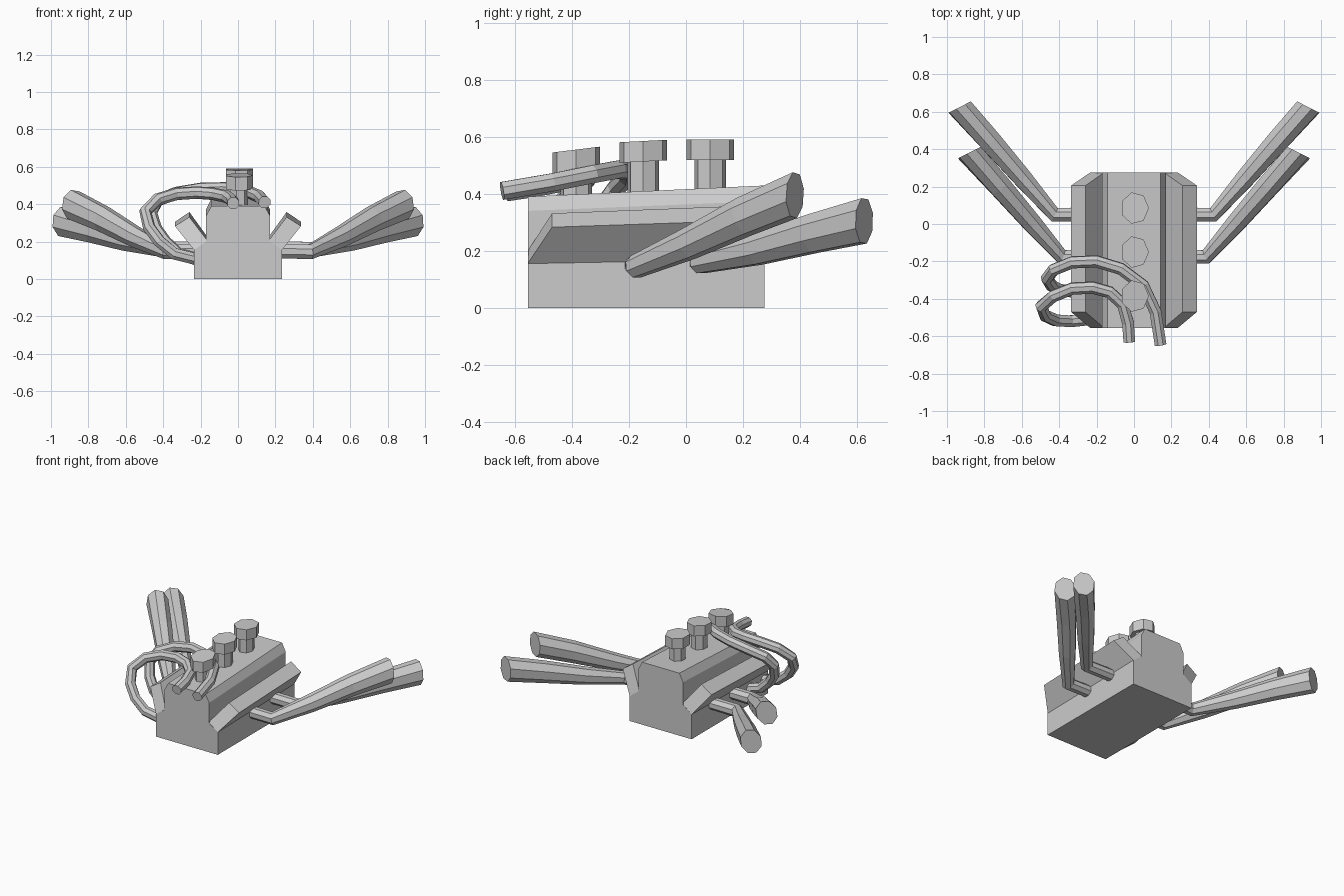
import bpy, bmesh, math
from mathutils import Vector, Matrix

cube = bpy.data.objects.get("Cube")
if cube:
    bpy.data.objects.remove(cube, do_unlink=True)

GREY = (0.6, 0.6, 0.6, 1)
metal = bpy.data.materials.new("grey_metal")
metal.use_nodes = True
metal.diffuse_color = GREY
metal.node_tree.nodes["Principled BSDF"].inputs["Base Color"].default_value = GREY

FRONT, BACK = -0.555, 0.275


def finish(name, bm):
    bmesh.ops.recalc_face_normals(bm, faces=bm.faces)
    mesh = bpy.data.meshes.new(name)
    bm.to_mesh(mesh)
    bm.free()
    mesh.materials.append(metal)
    obj = bpy.data.objects.new(name, mesh)
    bpy.context.collection.objects.link(obj)
    return obj


def loft(name, rings):
    """Skin a list of equal rings and cap both ends."""
    bm = bmesh.new()
    loops = [[bm.verts.new(p) for p in ring] for ring in rings]
    n = len(loops[0])
    for a, b in zip(loops, loops[1:]):
        for i in range(n):
            j = (i + 1) % n
            bm.faces.new((a[i], a[j], b[j], b[i]))
    bm.faces.new(loops[0])
    bm.faces.new(loops[-1])
    return finish(name, bm)


def rise(x, y, z):
    """The engine grows slightly taller towards the back."""
    return (x, y, z * (1 + 0.1 * (y - FRONT) / (BACK - FRONT)))


def tube(name, path, radii, sides=8, end_dir=None):
    """Sweep an oval section, (width, height) per point, along a path."""
    pts = [Vector(p) for p in path]
    up = Vector((0, 0, 1))
    rings = []
    for k, p in enumerate(pts):
        ahead = (pts[min(k + 1, len(pts) - 1)] - p).normalized()
        behind = (p - pts[max(k - 1, 0)]).normalized()
        t = (ahead + behind).normalized()
        if end_dir and k == len(pts) - 1:
            t = Vector(end_dir).normalized()
        up = (up - t * up.dot(t)).normalized()
        side = t.cross(up)
        w, h = radii[k]
        ring = []
        for i in range(sides):
            a = math.tau * (i + 0.5) / sides
            ring.append(p + side * w * math.cos(a) + up * h * math.sin(a))
        rings.append(ring)
    return loft(name, rings)


# Engine block: stepped profile extruded front to back
half = [(0.235, 0), (0.235, 0.155), (0.17, 0.2), (0.17, 0.34), (0.142, 0.39)]
profile = half + [(-x, z) for x, z in reversed(half)]
loft("engine_block", [[rise(x, y, z) for x, z in profile] for y in (FRONT, BACK)])

# Slanted cylinder covers, tapered towards their outer faces
for s, label in ((1, "left"), (-1, "right")):
    base = [(0.16, 0.2), (0.235, 0.155)]
    outer = [(0.26, 0.328), (0.337, 0.28)]
    rings = []
    for edge, y0, y1 in ((base, FRONT, BACK), (outer, -0.47, 0.205)):
        (xa, za), (xb, zb) = edge
        rings.append([rise(s * xa, y0, za), rise(s * xb, y0, zb),
                      rise(s * xb, y1, zb), rise(s * xa, y1, za)])
    loft(label + "_cylinder_cover", rings)

# Intake stacks: neck and wide cap, leaning more towards the front
for label, y, top, tilt in (("front", -0.385, 0.555, 7),
                            ("middle", -0.15, 0.585, 3),
                            ("rear", 0.085, 0.59, 0)):
    slope = math.tan(math.radians(tilt))
    for part, r, z0, z1 in (("neck", 0.056, 0.36, top - 0.04),
                            ("cap", 0.086, top - 0.072, top)):
        rings = []
        for z in (z0, z1):
            ring = []
            for i in range(7):
                a = math.tau * i / 7
                dy = r * math.sin(a)
                ring.append((0.004 + 0.88 * r * math.cos(a), y + dy, z + slope * dy))
            rings.append(ring)
        loft(label + "_intake_" + part, rings)

# Exhaust pipes: short stub, bend, then a flaring run out and back
exhausts = {
    "front": [(0.18, -0.175, 0.148), (0.385, -0.175, 0.145), (0.55, 0.01, 0.225),
              (0.72, 0.205, 0.32), (0.88, 0.382, 0.395)],
    "rear": [(0.18, 0.05, 0.163), (0.425, 0.05, 0.16), (0.6, 0.25, 0.205),
             (0.77, 0.445, 0.26), (0.932, 0.625, 0.305)],
}
flare = [(0.042, 0.04), (0.042, 0.042), (0.055, 0.058), (0.064, 0.072), (0.07, 0.084)]
for label, path in exhausts.items():
    for s, side in ((1, "left"), (-1, "right")):
        tube(side + "_" + label + "_exhaust", [(s * x, y, z) for x, y, z in path],
             flare, end_dir=(s * 0.45, 0.88, 0))

# Hoses looping from above the block round to its right side
hoses = {
    "front_hose": [(-0.025, -0.63, 0.405), (-0.032, -0.53, 0.42), (-0.06, -0.43, 0.44),
                   (-0.13, -0.365, 0.455), (-0.22, -0.34, 0.462), (-0.33, -0.345, 0.455),
                   (-0.43, -0.385, 0.425), (-0.495, -0.44, 0.36), (-0.475, -0.49, 0.275),
                   (-0.42, -0.515, 0.2), (-0.34, -0.52, 0.135), (-0.2, -0.505, 0.1)],
    "rear_hose": [(0.142, -0.645, 0.41), (0.115, -0.47, 0.44), (0.05, -0.33, 0.468),
                  (-0.07, -0.24, 0.485), (-0.2, -0.2, 0.482), (-0.33, -0.205, 0.46),
                  (-0.43, -0.245, 0.42), (-0.465, -0.29, 0.355), (-0.44, -0.33, 0.27),
                  (-0.39, -0.355, 0.2), (-0.32, -0.36, 0.135), (-0.2, -0.35, 0.1)],
}
for name, path in hoses.items():
    tube(name, path, [(0.034, 0.034)] * len(path))
